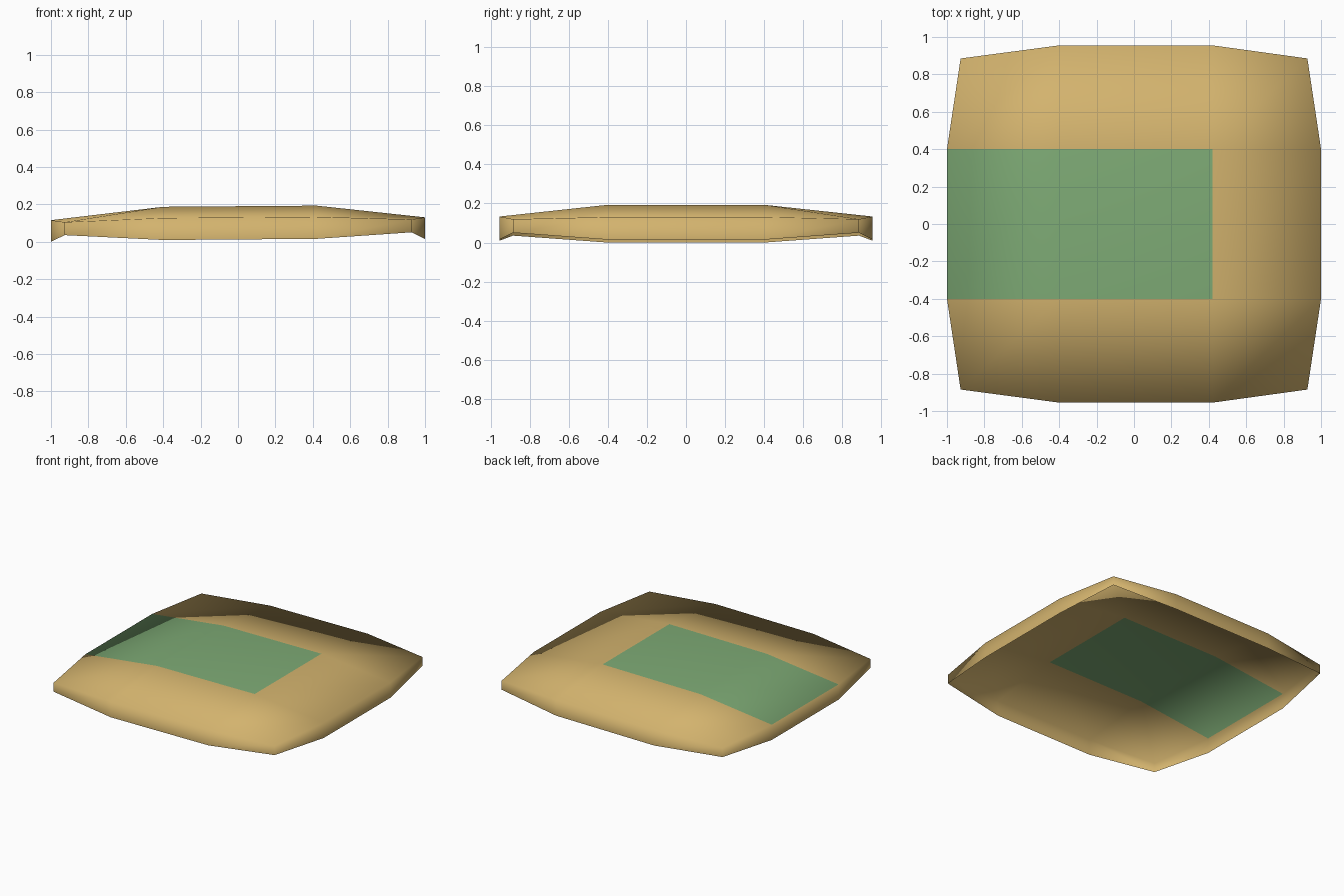
import bpy, bmesh

if "Cube" in bpy.data.objects:
    bpy.data.objects.remove(bpy.data.objects["Cube"])


def material(name, rgb):
    m = bpy.data.materials.new(name)
    m.diffuse_color = (*rgb, 1.0)
    m.use_nodes = True
    m.node_tree.nodes["Principled BSDF"].inputs["Base Color"].default_value = m.diffuse_color
    return m


tan = material("tan", (0.65, 0.45, 0.155))
green = material("soft green", (0.21, 0.41, 0.18))

# Thin open-bottomed cushion shell: a 4 x 4 domed top with a skirt round the rim
OUT_X, OUT_Y = 1.0, 0.955        # rim middle
CORNER_X, CORNER_Y = 0.927, 0.885
COLS = (-1, -0.4, 0.42, 1)       # inner column positions, ends are the rim
ROWS = (-1, -0.4, 0.4, 1)


def tilt(x):
    return 0.0075 * x            # right side sits slightly higher


def top_point(i, j):
    ex, ey = i in (0, 3), j in (0, 3)
    x, y = COLS[i], ROWS[j]
    if ex and ey:
        return x * CORNER_X, y * CORNER_Y, 0.112 + tilt(x)
    if ex:
        return x * OUT_X, y, 0.123 + tilt(x)
    if ey:
        return x, y * OUT_Y, 0.13 + tilt(x)
    return x, y, 0.19 + tilt(x)


bm = bmesh.new()
top = [[bm.verts.new(top_point(i, j)) for j in range(4)] for i in range(4)]
for i in range(3):
    for j in range(3):
        f = bm.faces.new((top[i][j], top[i + 1][j], top[i + 1][j + 1], top[i][j + 1]))
        # green panel on the middle row, from the left rim to the right shoulder
        f.material_index = 1 if j == 1 and i < 2 else 0

# Skirt: straight down from the rim, shorter at the corners
ring = ([(i, 0) for i in range(3)] + [(3, j) for j in range(3)]
        + [(i, 3) for i in range(3, 0, -1)] + [(0, j) for j in range(3, 0, -1)])
rim = [top[i][j] for i, j in ring]
low = []
for (i, j), v in zip(ring, rim):
    ex, ey = i in (0, 3), j in (0, 3)
    z = 0.043 if ex and ey else (0.0125 if ey else 0.0075)
    low.append(bm.verts.new((v.co.x, v.co.y, z + tilt(COLS[i]))))
for k in range(len(rim)):
    n = (k + 1) % len(rim)
    bm.faces.new((low[k], low[n], rim[n], rim[k]))

for f in bm.faces:
    f.smooth = True
mesh = bpy.data.meshes.new("cushion_shell")
bm.to_mesh(mesh)
bm.free()
mesh.materials.append(tan)
mesh.materials.append(green)
bpy.context.collection.objects.link(bpy.data.objects.new("cushion_shell", mesh))
